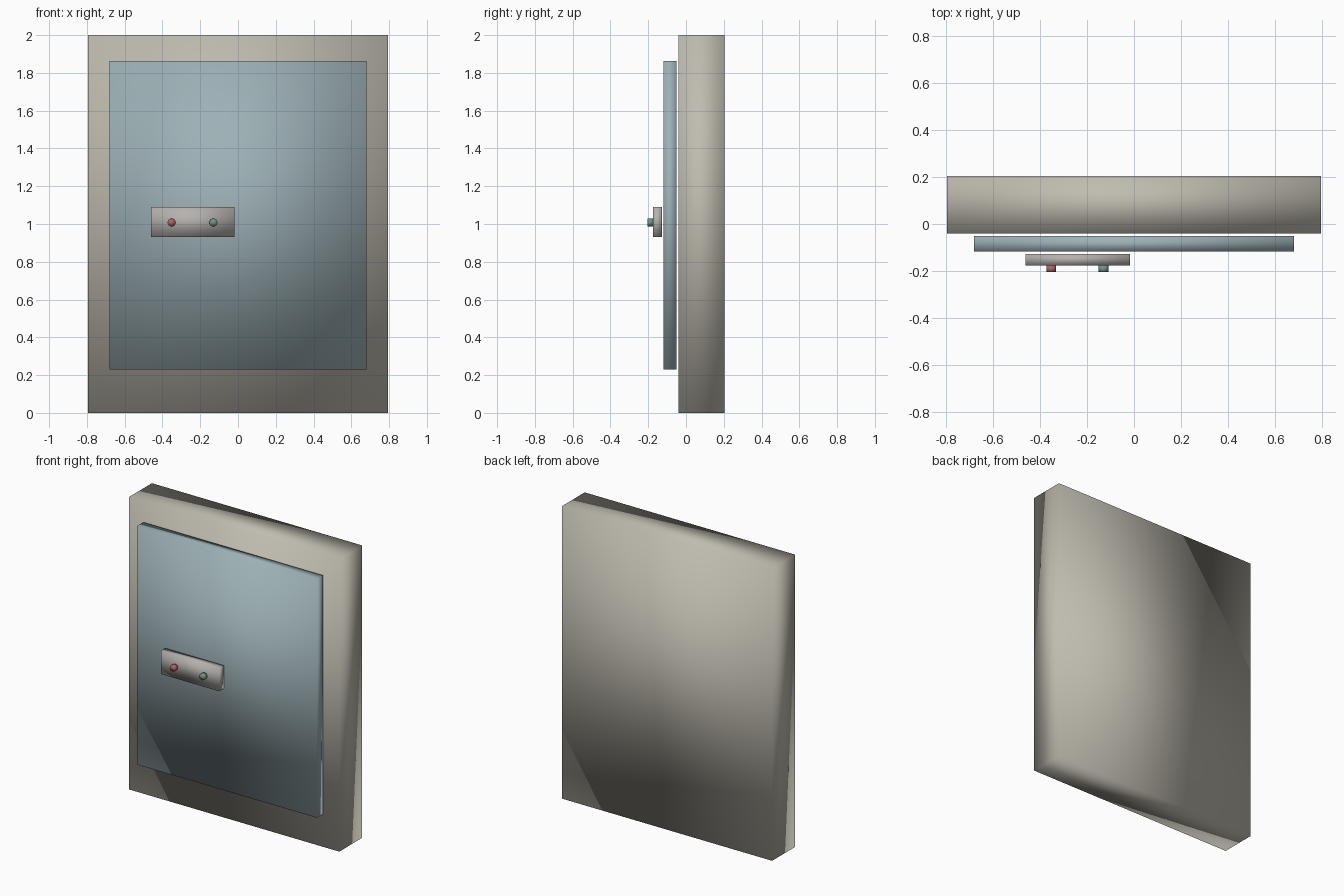
import bpy, math

if "Cube" in bpy.data.objects:
    bpy.data.objects.remove(bpy.data.objects["Cube"])


def material(name, rgb):
    m = bpy.data.materials.new(name)
    m.diffuse_color = (*rgb, 1)
    m.use_nodes = True
    m.node_tree.nodes["Principled BSDF"].inputs["Base Color"].default_value = m.diffuse_color
    return m


def finish(name, mat):
    ob = bpy.context.object
    ob.name = name
    bpy.ops.object.transform_apply(location=False, rotation=True, scale=True)
    ob.data.materials.append(mat)
    bpy.ops.object.shade_smooth()   # soft shading runs across the edges
    return ob


def box(name, x, y, z, mat):
    ranges = (x, y, z)
    bpy.ops.mesh.primitive_cube_add(size=1, location=[(a + b) / 2 for a, b in ranges])
    bpy.context.object.scale = [b - a for a, b in ranges]
    return finish(name, mat)


def button(name, x, mat):
    y0, y1 = -0.205, -0.175
    bpy.ops.mesh.primitive_cylinder_add(
        vertices=16, radius=0.021, depth=y1 - y0,
        location=(x, (y0 + y1) / 2, 1.008), rotation=(math.pi / 2, 0, 0))
    return finish(name, mat)


stone = material("stone", (0.52, 0.50, 0.43))
steel = material("blue_steel", (0.34, 0.44, 0.47))
grey = material("plate_grey", (0.46, 0.44, 0.42))
red = material("button_red", (0.42, 0.13, 0.13))
green = material("button_green", (0.17, 0.30, 0.25))

# Backing slab, door panel and control plate, stacked towards the front
box("backing_slab", (-0.795, 0.795), (-0.041, 0.205), (0, 2), stone)
box("door_panel", (-0.68, 0.68), (-0.118, -0.051), (0.23, 1.862), steel)
box("control_plate", (-0.461, -0.018), (-0.176, -0.128), (0.93, 1.089), grey)

# Two round buttons
button("left_button", -0.352, red)
button("right_button", -0.13, green)
